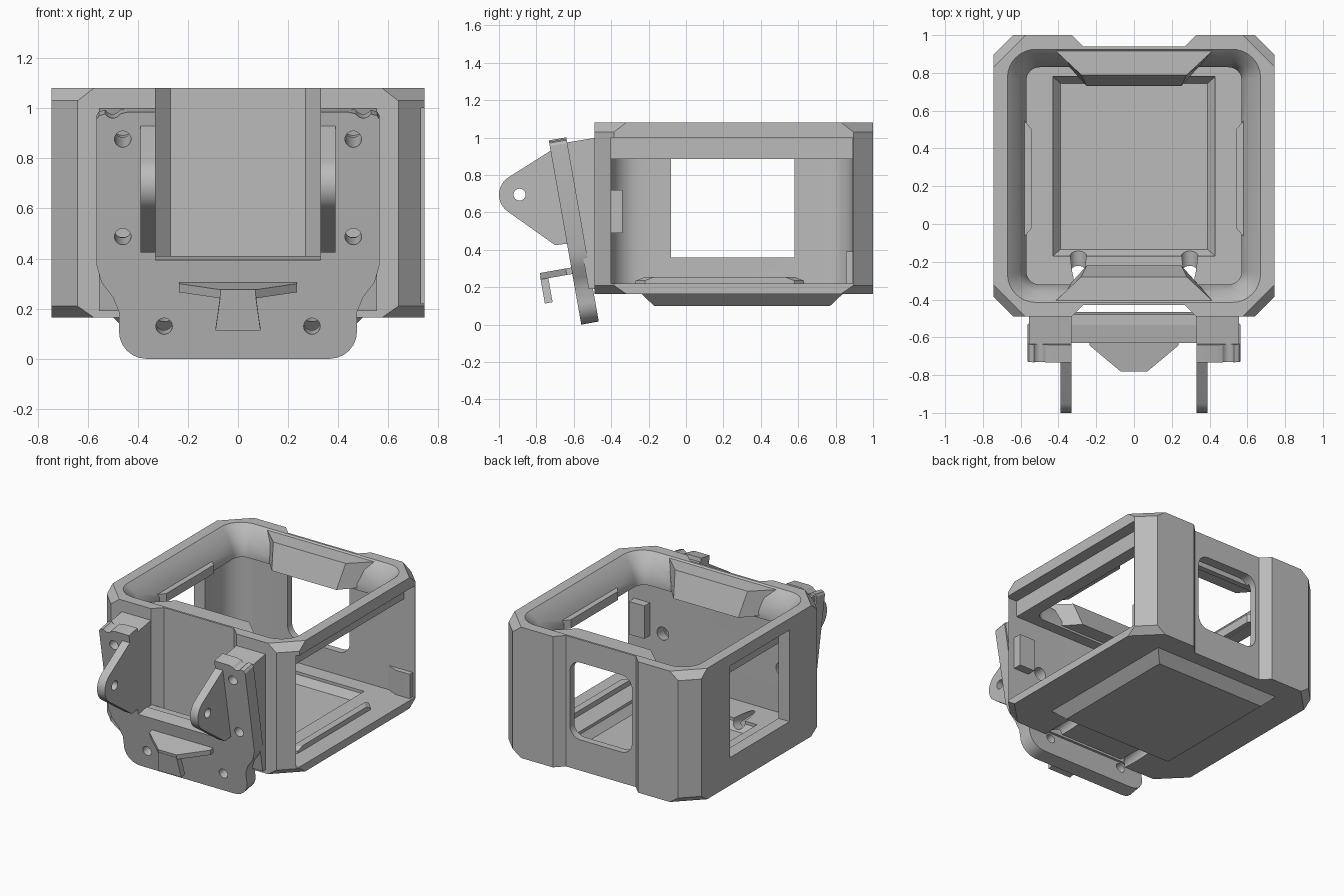
import bpy, bmesh, math
from mathutils import Vector, Matrix

cube = bpy.data.objects.get("Cube")
if cube:
    bpy.data.objects.remove(cube, do_unlink=True)

grey = bpy.data.materials.new("plain grey")
grey.use_nodes = True
grey.diffuse_color = (0.5, 0.5, 0.5, 1)
grey.node_tree.nodes["Principled BSDF"].inputs["Base Color"].default_value = (0.5, 0.5, 0.5, 1)

CY = 0.255                    # middle of the cage in depth
TILT = math.radians(10)       # lean of the mounting plate
# Plate frame: x across, y up the plate, z into the plate
U = Vector((0, -math.sin(TILT), math.cos(TILT)))
N = Vector((0, math.cos(TILT), math.sin(TILT)))
PLATE = Matrix(((1, 0, 0, 0), (0, U.y, N.y, -0.56), (0, U.z, N.z, 0), (0, 0, 0, 1)))
SIDE = Matrix(((0, 0, 1, 0), (1, 0, 0, 0), (0, 1, 0, 0), (0, 0, 0, 1)))   # (y, z, x)
BACK = Matrix(((1, 0, 0, 0), (0, 0, 1, 0), (0, 1, 0, 0), (0, 0, 0, 1)))   # (x, z, y)


def loft(name, rings, matrix=Matrix()):
    """Closed solid through equal-sized rings of points."""
    bm = bmesh.new()
    vs = [[bm.verts.new(matrix @ Vector(p)) for p in r] for r in rings]
    n = len(rings[0])
    bm.faces.new(vs[0])
    bm.faces.new(vs[-1])
    for a, b in zip(vs, vs[1:]):
        for i in range(n):
            j = (i + 1) % n
            bm.faces.new((a[i], a[j], b[j], b[i]))
    bmesh.ops.recalc_face_normals(bm, faces=bm.faces)
    me = bpy.data.meshes.new(name)
    bm.to_mesh(me)
    bm.free()
    me.materials.append(grey)
    ob = bpy.data.objects.new(name, me)
    bpy.context.collection.objects.link(ob)
    return ob


def prism(name, outline, lo, hi, matrix=Matrix()):
    return loft(name, [[(a, b, h) for a, b in outline] for h in (lo, hi)], matrix)


def rect(a0, a1, b0, b1):
    return [(a0, b0), (a1, b0), (a1, b1), (a0, b1)]


def box(name, x0, x1, y0, y1, z0, z1):
    return prism(name, rect(x0, x1, y0, y1), z0, z1)


def arc(cx, cy, r, a0, a1, n=8):
    return [(cx + r * math.cos(math.radians(a0 + (a1 - a0) * i / n)),
             cy + r * math.sin(math.radians(a0 + (a1 - a0) * i / n))) for i in range(n + 1)]


def rounded(hx, hy, r, cx=0, cy=0):
    pts = []
    for k, (sx, sy) in enumerate(((1, 1), (-1, 1), (-1, -1), (1, -1))):
        pts += arc(cx + sx * (hx - r), cy + sy * (hy - r), r, 90 * k, 90 * k + 90)
    return pts


def combine(target, op, *tools):
    """Apply boolean tools to a part and drop them."""
    bpy.context.view_layer.objects.active = target
    for t in tools:
        m = target.modifiers.new("bool", 'BOOLEAN')
        m.operation, m.object, m.solver = op, t, 'EXACT'
        bpy.ops.object.modifier_apply(modifier=m.name)
        bpy.data.objects.remove(t, do_unlink=True)


def hole(x, s, r, lo, hi):
    return prism("hole", arc(x, s, r, 0, 345, 23), lo, hi, PLATE)


# Cage block with chamfered corners
def octagon(cut, z):
    pts = []
    for sx, sy in ((1, 1), (-1, 1), (-1, -1), (1, -1)):
        pair = [(sx * 0.745, CY + sy * (0.745 - cut), z), (sx * (0.745 - cut), CY + sy * 0.745, z)]
        pts += pair if sx * sy > 0 else pair[::-1]
    return pts


cage = loft("cage", [octagon(0.17, 0.165), octagon(0.105, 0.21),
                     octagon(0.105, 1.03), octagon(0.17, 1.08)])

# Main cavity and flared top opening
combine(cage, 'DIFFERENCE',
        prism("cavity", rounded(0.66, 0.645, 0.16, 0, 0.245), 0.22, 0.885),
        loft("mouth", [[(x, y, z) for x, y in rounded(w, d, r, 0, CY)] for w, d, r, z in
                       ((0.57, 0.575, 0.07, 0.8), (0.57, 0.575, 0.07, 0.93),
                        (0.61, 0.61, 0.1, 1.02), (0.67, 0.67, 0.15, 1.08), (0.67, 0.67, 0.15, 1.2))]))

# Inward lips of the top ring, front and back
for s in (1, -1):
    lip = [[(-0.44, CY + s * 0.685, z), (-w, CY + s * d, z), (w, CY + s * d, z), (0.44, CY + s * 0.685, z)]
           for w, d, z in ((0.25, 0.475, 0.9), (0.28, 0.535, 1.07))]
    combine(cage, 'UNION', loft("lip", lip))
# Small pads on the ring sides
for s in (1, -1):
    pad = [(s * 0.6, -0.09), (s * 0.54, -0.02), (s * 0.54, 0.5), (s * 0.6, 0.57)]
    combine(cage, 'UNION', prism("pad", pad, 0.89, 0.95))

# Shallow channels down the front and back
for s in (1, -1):
    e = CY + s * 0.745
    channel = [(-0.36, e + s * 0.03), (-0.27, e - s * 0.06), (0.27, e - s * 0.06), (0.36, e + s * 0.03)]
    combine(cage, 'DIFFERENCE', prism("channel", channel, 0.1, 1.2))

# Open side, square side window, rounded back window
combine(cage, 'DIFFERENCE',
        box("side_opening", 0.45, 0.9, -0.4, 0.89, 0.22, 0.885),
        box("side_opening_top", 0.66, 0.9, -0.4, 0.89, 0.8, 1.0),
        box("side_window", -0.9, -0.6, -0.08, 0.58, 0.36, 0.885),
        box("side_window_top", -0.9, -0.66, -0.08, 0.58, 0.8, 1.0),
        prism("back_window", rounded(0.24, 0.27, 0.08, 0, 0.65), 0.87, 1.1, BACK))

# Tray boss below the floor with its recess
boss = [[(x, y, z) for x, y in rect(-w, w, 0.3 - d, 0.3 + d)]
        for w, d, z in ((0.43, 0.47, 0.1), (0.5, 0.54, 0.166), (0.5, 0.54, 0.19))]
tray = [[(x, y, z) for x, y in rect(-w, w, 0.305 - d, 0.305 + d)]
        for w, d, z in ((0.39, 0.44, 0.15), (0.43, 0.475, 0.2), (0.43, 0.475, 0.3))]
combine(cage, 'UNION', loft("boss", boss))
combine(cage, 'DIFFERENCE', loft("tray", tray))

# Spacer between cage and plate, hollow above the sill
spacer = prism("plate_spacer", [(-0.48, 0.19), (-0.48, 1.0), (-0.66, 0.97), (-0.52, 0.19)],
               -0.555, 0.555, SIDE)
combine(spacer, 'DIFFERENCE', box("gap", -0.33, 0.33, -0.9, -0.4, 0.405, 1.2))

# Tilted mounting plate with an open top
half = arc(0.365, 0.11, 0.11, -90, 0, 6) + [(0.475, 0.19), (0.5, 0.25), (0.545, 0.31), (0.565, 0.38),
        (0.565, 0.97), (0.555, 0.985)] + arc(0.5, 1.01, 0.035, 210, 330, 5)[::-1] + \
       [(0.44, 1.0), (0.33, 1.0), (0.33, 0.4)]
# keep the scalloped top edge running inward
plate = prism("mounting_plate", half + [(-x, y) for x, y in reversed(half)], 0, 0.095, PLATE)

# Screw holes through plate, spacer and cage front
for x, s in ((0.46, 0.89), (0.46, 0.495), (0.295, 0.132)):
    for k in (1, -1):
        combine(plate, 'DIFFERENCE', hole(k * x, s, 0.033, -0.1, 0.2))
        combine(spacer, 'DIFFERENCE', hole(k * x, s, 0.033, -0.1, 0.4))
        combine(cage, 'DIFFERENCE', hole(k * x, s, 0.045, 0.05, 0.6 if s < 0.2 else 0.34))

# Pivot arms with round noses and pin holes
nose = arc(-0.89, 0.695, 0.11, 122, 235, 12)
for name, x in (("left_arm", 0.33), ("right_arm", -0.39)):
    arm = prism(name, [(-0.66, 0.945), (-0.70, 0.945)] + nose + [(-0.70, 0.425), (-0.57, 0.44)],
                x, x + 0.06, SIDE)
    pin = prism("pin", arc(-0.89, 0.695, 0.032, 0, 345, 23), -0.5, 0.5, SIDE)
    combine(arm, 'DIFFERENCE', pin)

# Hook: tapered shelf with a hanging tab
shelf = [(-0.235, 0.01), (-0.235, -0.03), (-0.07, -0.17), (0.07, -0.17), (0.235, -0.03), (0.235, 0.01)]
loft("hook_shelf", [[(x, s, d) for x, d in shelf] for s in (0.275, 0.31)], PLATE)
loft("hook_tab", [[(x, s, d) for x, s in ((-0.09, 0.145), (0.09, 0.145), (0.07, 0.29), (-0.07, 0.29))]
                  for d in (-0.172, -0.13)], PLATE)

# Floor rails and door catches
for name, s in (("left_floor_rail", 1), ("right_floor_rail", -1)):
    loft(name, [[(s * 0.57, y0, z), (s * 0.62, y0 + 0.05, z), (s * 0.62, y1 - 0.05, z), (s * 0.57, y1, z)]
                for y0, y1, z in ((-0.27, 0.63, 0.215), (-0.27, 0.63, 0.235), (-0.22, 0.58, 0.255))])
box("front_catch", 0.56, 0.68, -0.41, -0.34, 0.49, 0.72)
prism("back_catch", [(0.52, 0.9), (0.73, 0.9), (0.73, 0.855), (0.62, 0.855)], 0.215, 0.39)

# Smooth the curved walls, keep edges crisp
bpy.ops.object.select_all(action='DESELECT')
for ob in bpy.context.collection.objects:
    if ob.type == 'MESH' and grey.name in ob.data.materials:
        ob.select_set(True)
        bpy.context.view_layer.objects.active = ob
bpy.ops.object.shade_smooth_by_angle(angle=math.radians(25))
